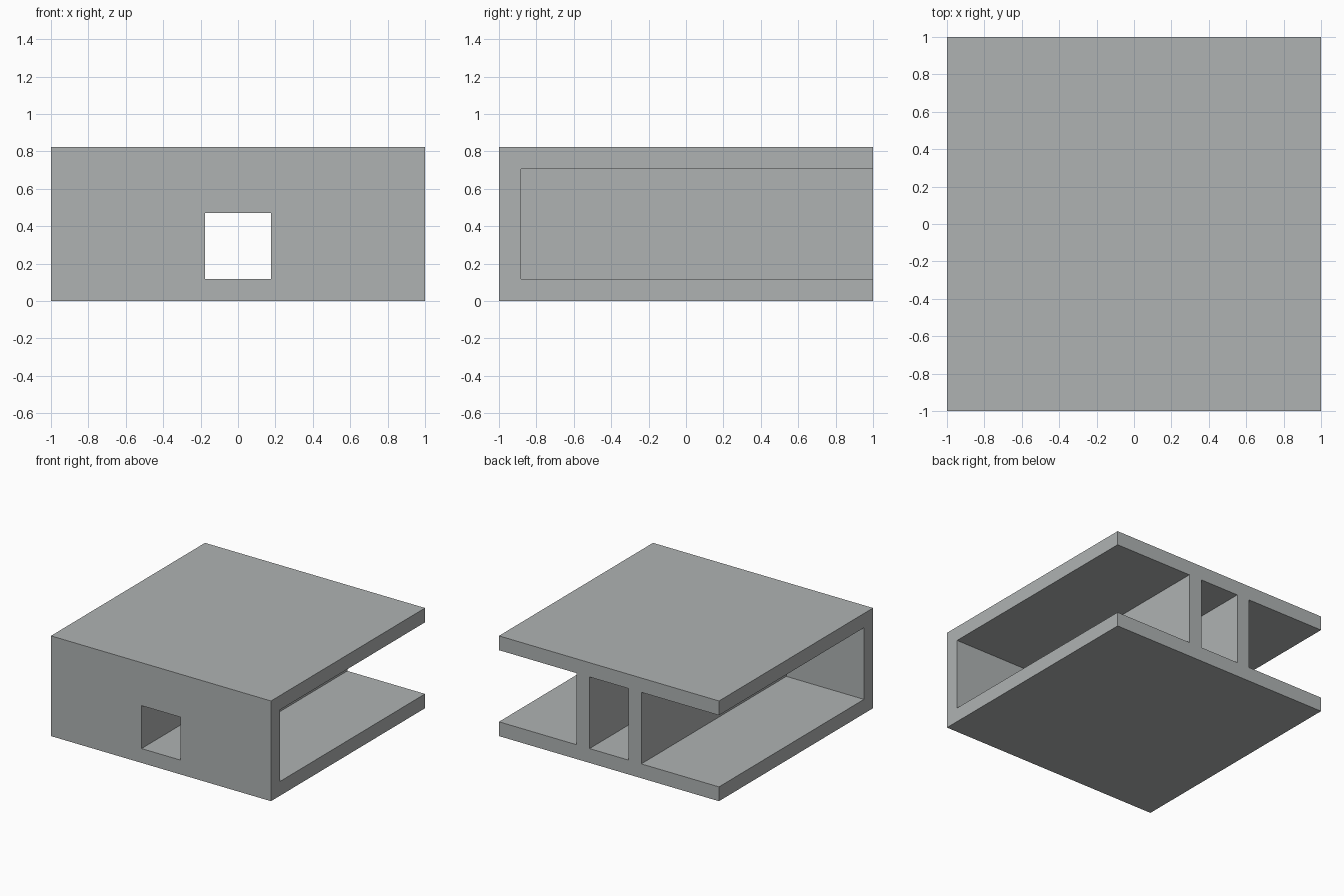
import bpy
import bmesh

cube = bpy.data.objects.get("Cube")
if cube:
    bpy.data.objects.remove(cube, do_unlink=True)

U = 2 / 17                      # plate thickness; the block is 17 x 17 x 7 of these
WIDTH, HEIGHT = 17 * U, 7 * U
OVER = 0.2                      # how far cutters pass the outside
BACK, FRONT = WIDTH / 2, -WIDTH / 2

grey = bpy.data.materials.new("light_grey")
grey.use_nodes = True
colour = (0.43, 0.45, 0.45, 1)
grey.diffuse_color = colour
grey.node_tree.nodes["Principled BSDF"].inputs["Base Color"].default_value = colour


def prism(name, profile, x0, x1):
    """Solid made by sweeping a (y, z) profile from x0 to x1."""
    bm = bmesh.new()
    face = bm.faces.new([bm.verts.new((x0, y, z)) for y, z in profile])
    swept = bmesh.ops.extrude_face_region(bm, geom=[face])["geom"]
    verts = [v for v in swept if isinstance(v, bmesh.types.BMVert)]
    bmesh.ops.translate(bm, verts=verts, vec=(x1 - x0, 0, 0))
    bmesh.ops.recalc_face_normals(bm, faces=bm.faces)
    mesh = bpy.data.meshes.new(name)
    bm.to_mesh(mesh)
    bm.free()
    mesh.materials.append(grey)
    obj = bpy.data.objects.new(name, mesh)
    bpy.context.collection.objects.link(obj)
    return obj


def rect(y0, y1, z0, z1):
    return [(y0, z0), (y1, z0), (y1, z1), (y0, z1)]


body = prism("shelf_body", rect(FRONT, BACK, 0, HEIGHT), -WIDTH / 2, WIDTH / 2)

# Side bays, open to the side and the back
inner = FRONT + U
bay = rect(inner, BACK + OVER, U, HEIGHT - U)
cutters = [
    prism("left_bay_cutter", bay, 2.5 * U, WIDTH / 2 + OVER),
    prism("right_bay_cutter", bay, -WIDTH / 2 - OVER, -2.5 * U),
]

# Central passage, full height behind the front wall, lower through its window
window_top = 4 * U
passage = [(FRONT - OVER, U), (BACK + OVER, U), (BACK + OVER, HEIGHT - U),
           (inner, HEIGHT - U), (inner, window_top), (FRONT - OVER, window_top)]
cutters.append(prism("passage_cutter", passage, -1.5 * U, 1.5 * U))

# Carve the openings
bpy.context.view_layer.objects.active = body
for cutter in cutters:
    cutter.hide_render = True
    mod = body.modifiers.new(cutter.name, "BOOLEAN")
    mod.operation = "DIFFERENCE"
    mod.solver = "EXACT"
    mod.object = cutter
    bpy.ops.object.modifier_apply(modifier=mod.name)
    bpy.data.objects.remove(cutter, do_unlink=True)
